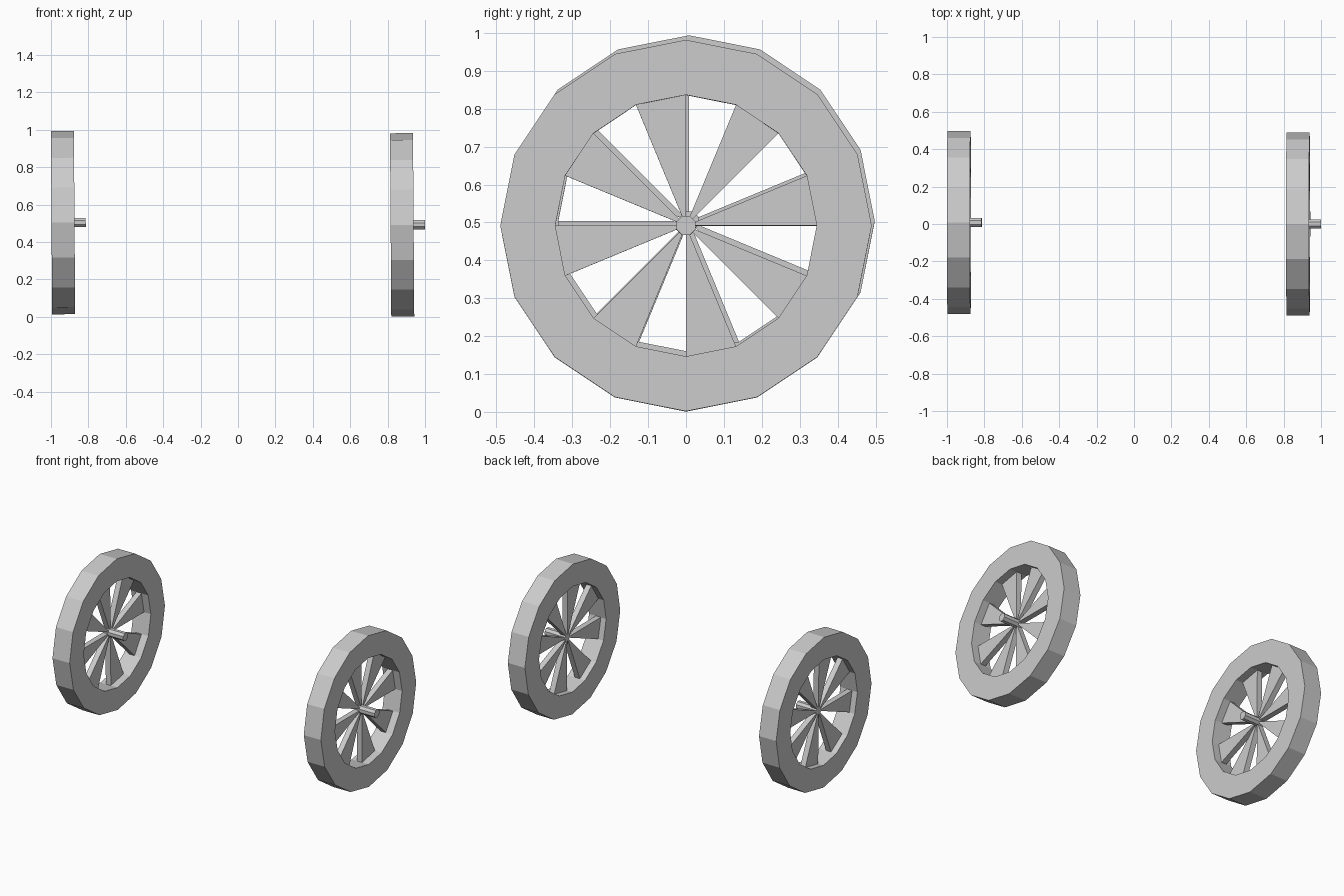
import bpy, bmesh, math
from mathutils import Matrix

if "Cube" in bpy.data.objects:
    bpy.data.objects.remove(bpy.data.objects["Cube"])

SIDES = 16
R_OUT, R_IN, R_HUB = 0.49, 0.345, 0.027
WIDTH = 0.123


def pt(x, r, a):
    return (x, r * math.cos(a), r * math.sin(a))


def finish(bm, name, place):
    bmesh.ops.recalc_face_normals(bm, faces=bm.faces)
    me = bpy.data.meshes.new(name)
    bm.to_mesh(me)
    bm.free()
    ob = bpy.data.objects.new(name, me)
    bpy.context.collection.objects.link(ob)
    ob.matrix_world = place
    return ob


def prism(bm, outline, x0, x1):
    """Extrude an outline of (radius, angle) pairs along x."""
    a = [bm.verts.new(pt(x0, r, t)) for r, t in outline]
    b = [bm.verts.new(pt(x1, r, t)) for r, t in outline]
    bm.faces.new(a)
    bm.faces.new(b)
    n = len(a)
    for i in range(n):
        j = (i + 1) % n
        bm.faces.new((a[i], a[j], b[j], b[i]))


def wheel(side, place):
    step = 2 * math.pi / SIDES

    # rim: square section swept round 16 sides
    bm = bmesh.new()
    section = [(0, R_OUT), (WIDTH, R_OUT), (WIDTH, R_IN), (0, R_IN)]
    rings = [[bm.verts.new(pt(x, r, i * step)) for x, r in section] for i in range(SIDES)]
    for i in range(SIDES):
        p, q = rings[i], rings[(i + 1) % SIDES]
        for k in range(4):
            m = (k + 1) % 4
            bm.faces.new((p[k], p[m], q[m], q[k]))
    finish(bm, side + "_rim", place)

    # spokes: a wedge on every other side of the rim
    bm = bmesh.new()
    for k in range(0, SIDES, 2):
        a, b = k * step, (k + 1) * step
        prism(bm, [(0.02, a), (R_IN, a), (R_IN, b), (0.02, b)], 0.038, 0.074)
    finish(bm, side + "_spokes", place)

    # axle stub: octagonal, pointing to +x
    bm = bmesh.new()
    prism(bm, [(R_HUB, (i + 0.5) * math.pi / 4) for i in range(8)], 0.038, 0.183)
    finish(bm, side + "_axle", place)


# both wheels lean very slightly
lean = Matrix.Rotation(math.radians(-0.4), 4, 'Y')
wheel("left", Matrix.Translation((-0.997, 0.008, 0.503)) @ lean)
wheel("right", Matrix.Translation((0.816, 0.0, 0.491)) @ lean)
